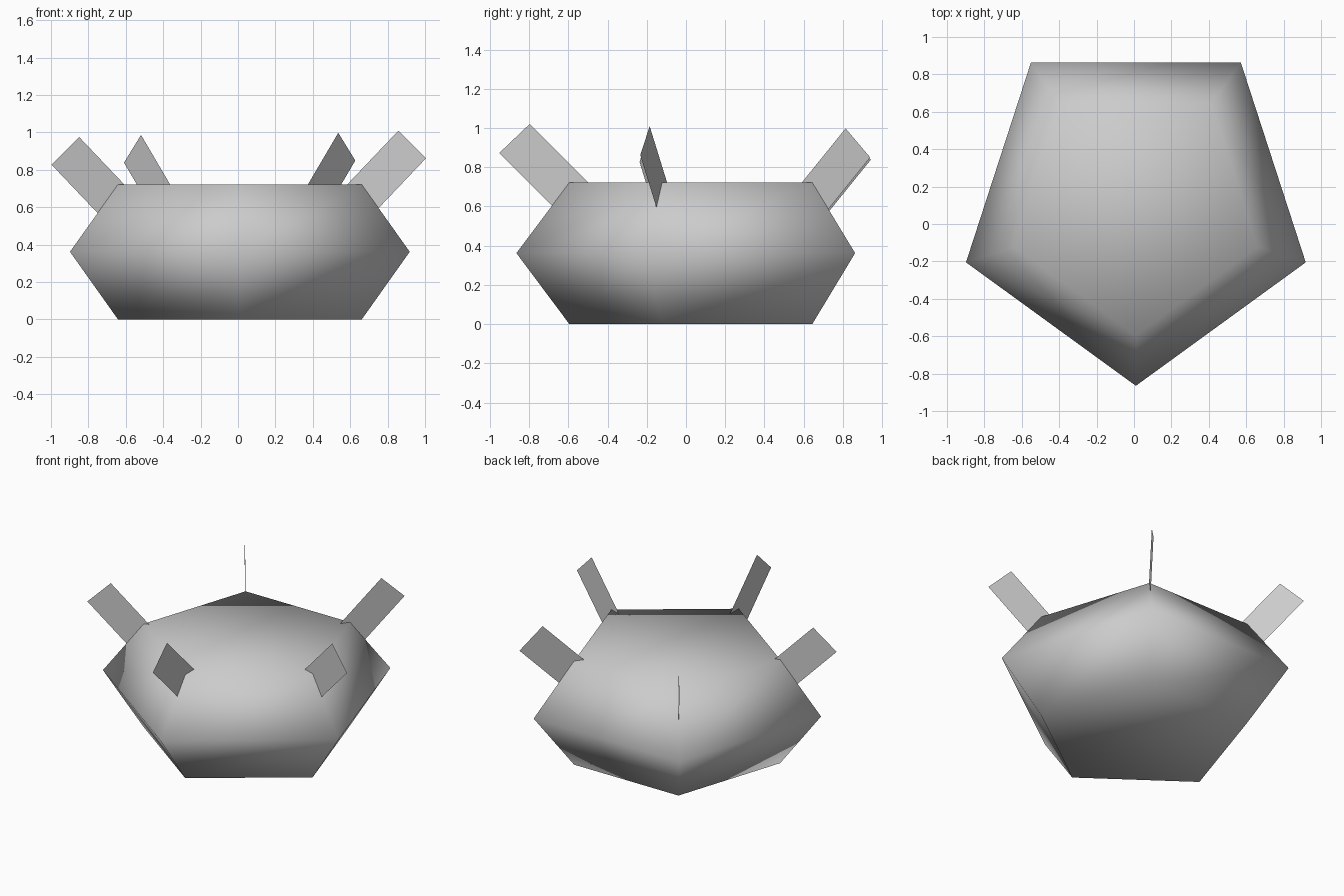
import bpy, bmesh
from math import cos, sin, radians, sqrt

if "Cube" in bpy.data.objects:
    bpy.data.objects.remove(bpy.data.objects["Cube"])

CX, CY = 0.01, 0.09  # axis of the five-sided body
ANGLES = [radians(-90 + 72 * i) for i in range(5)]


def make_object(name, bm, smooth):
    bmesh.ops.recalc_face_normals(bm, faces=bm.faces)
    for f in bm.faces:
        f.smooth = smooth
    mesh = bpy.data.meshes.new(name)
    bm.to_mesh(mesh)
    bm.free()
    obj = bpy.data.objects.new(name, mesh)
    bpy.context.collection.objects.link(obj)
    return obj


def polar(a, r, z):
    return (CX + r * cos(a), CY + r * sin(a), z)


# Body: pentagonal barrel, widest at mid height, smooth shaded
bm = bmesh.new()
rings = [[bm.verts.new(polar(a, r, z)) for a in ANGLES]
         for r, z in ((0.685, 0.0), (0.955, 0.362), (0.685, 0.722))]
for low, high in zip(rings, rings[1:]):
    for i in range(5):
        j = (i + 1) % 5
        bm.faces.new((low[i], low[j], high[j], high[i]))
bm.faces.new(rings[0][::-1])
bm.faces.new(rings[2])
make_object("body", bm, True)

# Fins: thin radial blades tilted 45 degrees, each a little lower than the last
LENGTH = 0.46 / sqrt(2)
for i, a in enumerate(ANGLES):
    dr, dz = 0.004 * i, -0.0115 * i
    tip = (0.887 + dr, 1.021 + dz)
    outer = (1.042 + dr, 0.873 + dz)
    corners = [tip, outer,
               (outer[0] - LENGTH, outer[1] - LENGTH),
               (tip[0] - LENGTH, tip[1] - LENGTH)]
    bm = bmesh.new()
    bm.faces.new([bm.verts.new(polar(a, r, z)) for r, z in corners])
    make_object(f"fin_{i + 1}", bm, False)
